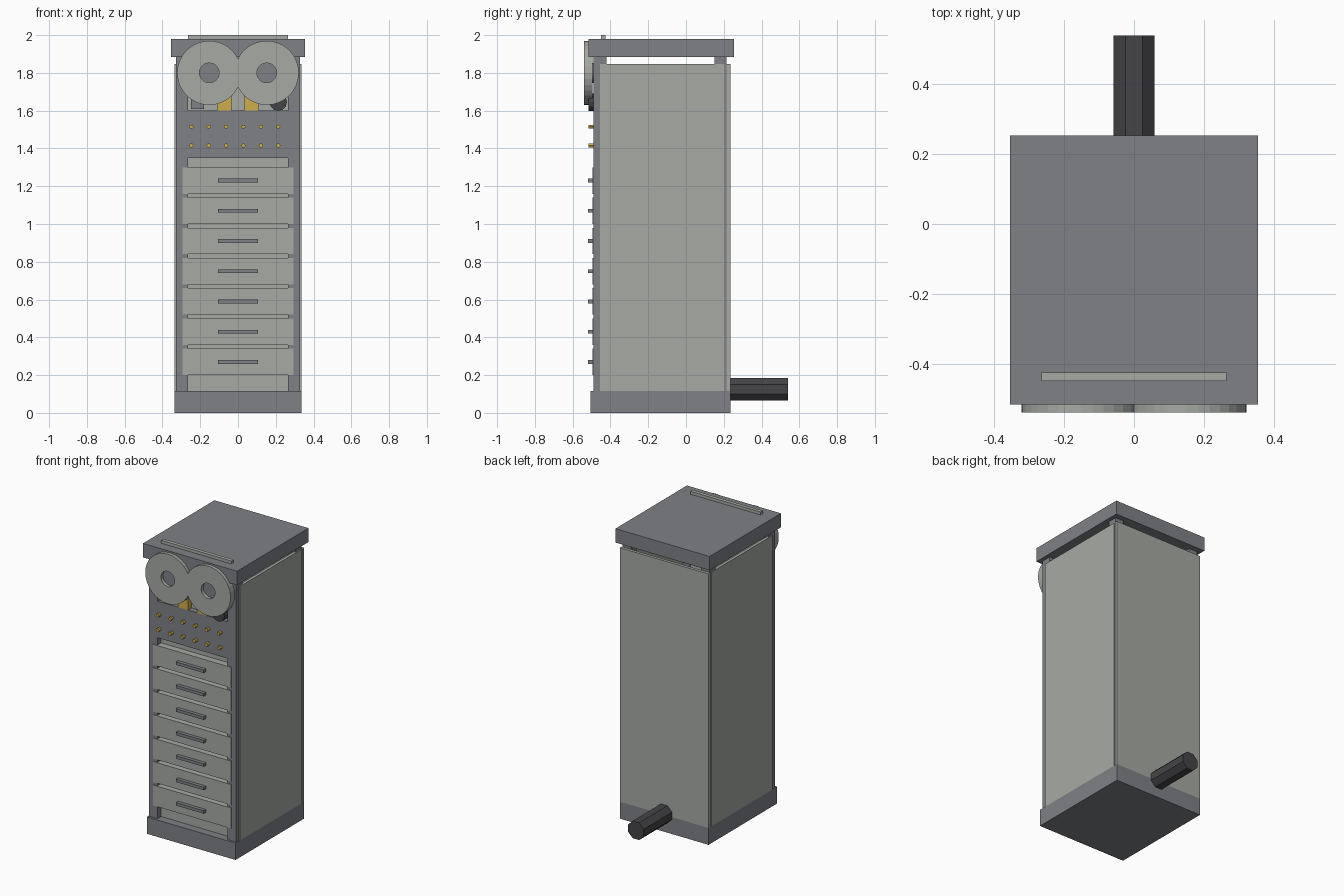
import bpy
from math import pi, cos, sin

if "Cube" in bpy.data.objects:
    bpy.data.objects.remove(bpy.data.objects["Cube"])


def material(name, rgb):
    m = bpy.data.materials.new(name)
    m.use_nodes = True
    m.diffuse_color = (*rgb, 1)
    m.node_tree.nodes["Principled BSDF"].inputs["Base Color"].default_value = (*rgb, 1)
    return m


FRAME = material("frame grey", (0.21, 0.22, 0.24))
PANEL = material("pale panel grey", (0.38, 0.40, 0.37))
GOLD = material("gold", (0.62, 0.42, 0.07))
DARK = material("charcoal", (0.06, 0.058, 0.065))


def mesh_object(name, verts, faces, mat):
    me = bpy.data.meshes.new(name)
    me.from_pydata(verts, [], faces)
    me.materials.append(mat)
    ob = bpy.data.objects.new(name, me)
    bpy.context.collection.objects.link(ob)
    return ob


def box(name, x, y, z, mat):
    verts = [(a, b, c) for a in x for b in y for c in z]
    faces = [(0, 1, 3, 2), (4, 6, 7, 5), (0, 4, 5, 1),
             (2, 3, 7, 6), (0, 2, 6, 4), (1, 5, 7, 3)]
    return mesh_object(name, verts, faces, mat)


def rod(name, x, z, r, y, sides, mat, turn=0.0):
    """Prism lying along the y axis."""
    ang = [turn + 2 * pi * i / sides for i in range(sides)]
    verts = [(x + r * cos(a), d, z + r * sin(a)) for d in y for a in ang]
    faces = [(i, (i + 1) % sides, (i + 1) % sides + sides, i + sides) for i in range(sides)]
    faces += [tuple(reversed(range(sides))), tuple(range(sides, 2 * sides))]
    faces = [tuple(reversed(f)) for f in faces]
    return mesh_object(name, verts, faces, mat)


def reel(name, x, z, r_out, r_in, y, sides, mat):
    """Flat ring with an open middle."""
    loops = [(r_out, y[0]), (r_out, y[1]), (r_in, y[1]), (r_in, y[0])]
    verts = [(x + r * cos(2 * pi * i / sides), d, z + r * sin(2 * pi * i / sides))
             for r, d in loops for i in range(sides)]
    faces = []
    for k in range(4):
        for i in range(sides):
            j, n = (i + 1) % sides, (k + 1) % 4
            faces.append((k * sides + i, n * sides + i, n * sides + j, k * sides + j))
    return mesh_object(name, verts, faces, mat)


# Base and lid
box("base", (-0.335, 0.335), (-0.505, 0.235), (0, 0.115), FRAME)
box("lid", (-0.355, 0.355), (-0.517, 0.253), (1.885, 1.98), FRAME)

# Corner posts and side panels
for side, s in (("left", 1), ("right", -1)):
    px = sorted((s * 0.265, s * 0.328))
    box(f"{side}_front_post", px, (-0.49, -0.42), (0.115, 1.885), FRAME)
    box(f"{side}_back_post", px, (0.15, 0.215), (0.115, 1.885), FRAME)
    box(f"{side}_panel", sorted((s * 0.315, s * 0.335)), (-0.455, 0.205), (0.115, 1.848), PANEL)

# Back panel and the tall inner board that pokes through the lid
box("back_panel", (-0.335, 0.335), (0.215, 0.235), (0.115, 1.848), PANEL)
box("inner_board", (-0.265, 0.265), (-0.45, -0.425), (0.115, 2.0), PANEL)

# Seven drawers with handles
for i in range(7):
    z = 0.27 + 0.16 * i
    box(f"drawer_{i + 1}", (-0.295, 0.295), (-0.496, -0.45), (z - 0.07, z + 0.07), PANEL)
    box(f"drawer_handle_{i + 1}", (-0.105, 0.105), (-0.52, -0.49), (z - 0.01, z + 0.01), FRAME)

# Control panel with two rows of studs
box("control_panel", (-0.3, 0.3), (-0.49, -0.45), (1.35, 1.6), FRAME)
for row, z in enumerate((1.415, 1.515)):
    for i in range(6):
        rod(f"stud_{row + 1}_{i + 1}", -0.247 + 0.092 * i, z, 0.012, (-0.515, -0.485), 6, GOLD)

# Twin reels with recessed hubs
for side, s in (("left", 1), ("right", -1)):
    reel(f"{side}_reel", s * 0.152, 1.8, 0.17, 0.052, (-0.54, -0.495), 32, PANEL)
    rod(f"{side}_reel_hub", s * 0.152, 1.8, 0.053, (-0.517, -0.45), 32, FRAME)
    box(f"{side}_gold_block", sorted((s * 0.035, s * 0.108)), (-0.49, -0.45), (1.6, 1.7), GOLD)

# Small parts below the reels
box("guide_block", (-0.25, -0.18), (-0.49, -0.45), (1.61, 1.7), FRAME)
rod("roller", 0.213, 1.645, 0.046, (-0.517, -0.45), 12, DARK)

# Cable stub at the back
rod("cable_stub", 0, 0.125, 0.064, (0.23, 0.54), 8, DARK, pi / 8)
